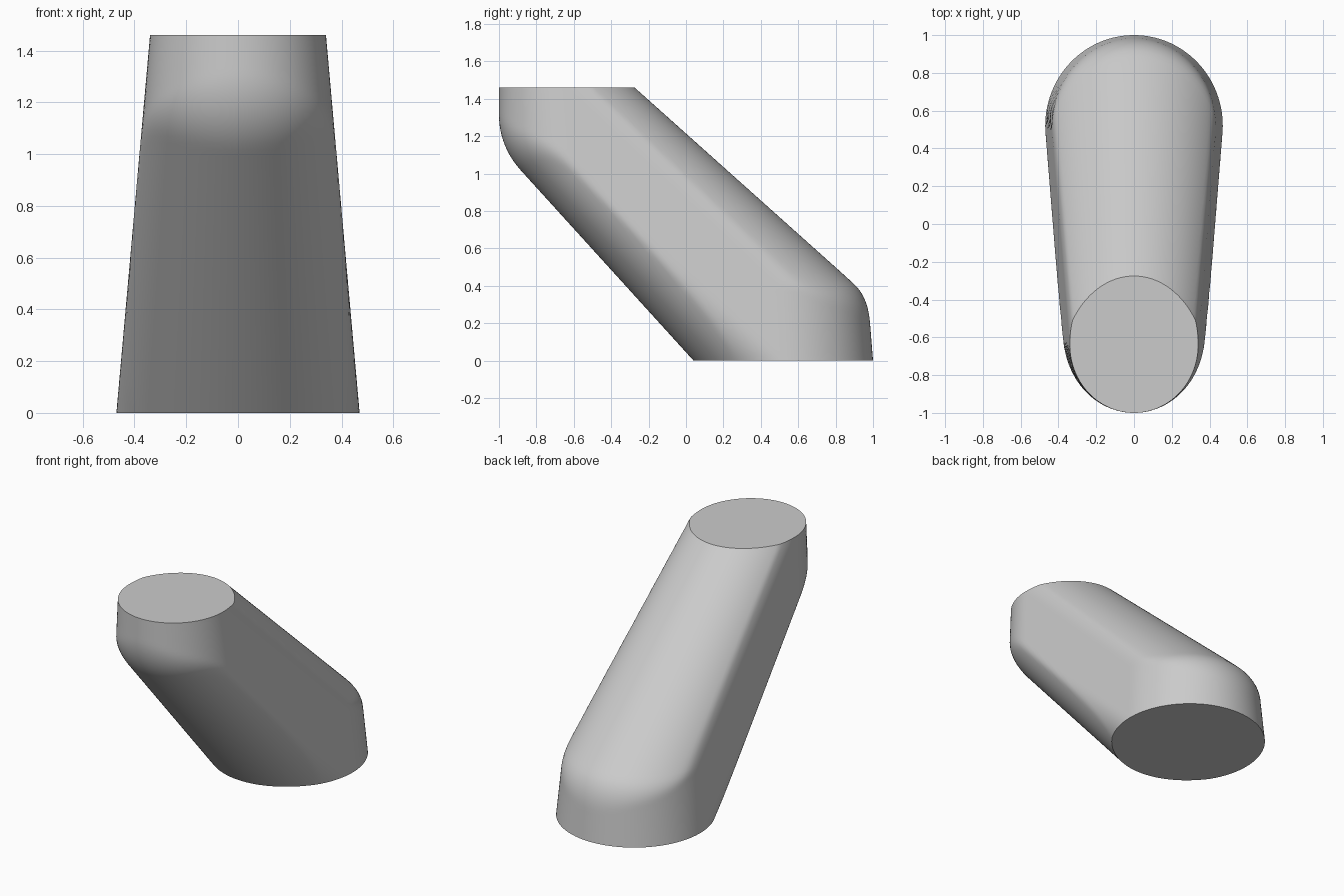
import bpy, bmesh, math

cube = bpy.data.objects.get("Cube")
if cube:
    bpy.data.objects.remove(cube, do_unlink=True)

HEIGHT = 1.46
SEGMENTS = 144
RINGS = 56


def mix(a, b, t):
    return a + (b - a) * t


def clamp(v):
    return max(0.0, min(1.0, v))


def smooth_max(a, b, k):
    """Maximum of two values with a rounded transition of width k."""
    h = max(k - abs(a - b), 0.0) / max(k, 1e-6)
    return max(a, b) + h * h * k / 4


def section(x, y, z, along):
    """Below 1 inside the body: a slanted tube trimmed by tapered upright walls."""
    t = z / HEIGHT
    # slanted tube
    front, back = 0.04 - 0.908 * z, 1.357 - 1.118 * z
    tube = math.hypot(x / mix(0.53, 0.385, t),
                      (y - (front + back) / 2) / ((back - front) / 2))
    # walls: rounded slot whose two ends move with height
    r_front, r_back = mix(0.48, 0.36, t), mix(0.48, 0.45, t)
    c_front = max(0.52 - 1.105 * z, r_front - 1)
    c_back = 0.52 - 0.06 * z if z < 0.4 else mix(0.496, -0.64, (z - 0.4) / (HEIGHT - 0.4))
    c_back = max(c_back, c_front)
    if y > c_back:
        end = (y - c_back) / r_back
    elif y < c_front:
        end = (y - c_front) / r_front
    else:
        end = 0.0
    wall = math.hypot(x / mix(0.47, 0.34, t), end)
    # soft blend on the rear heel and front lip, crisp on the flanks
    fade = clamp(1 - z / 0.9) if along > 0 else clamp((z - 0.2) / 0.8)
    return smooth_max(tube, wall, 0.3 * along ** 4 * fade)


def outline_point(angle, z):
    """March out from the section centre to the surface."""
    centre = mix(0.52, -0.64, z / HEIGHT)
    dx, dy = math.cos(angle), math.sin(angle) * 1.3
    low, high = 0.0, 1.5
    for _ in range(24):
        mid = (low + high) / 2
        if section(dx * mid, centre + dy * mid, z, math.sin(angle)) < 1:
            low = mid
        else:
            high = mid
    return dx * low, centre + dy * low, z


# Slanted body: stacked rings with flat ends
bm = bmesh.new()
rings = [[bm.verts.new(outline_point(math.tau * i / SEGMENTS, HEIGHT * j / RINGS))
          for i in range(SEGMENTS)] for j in range(RINGS + 1)]
for lower, upper in zip(rings, rings[1:]):
    for i in range(SEGMENTS):
        n = (i + 1) % SEGMENTS
        bm.faces.new((lower[i], lower[n], upper[n], upper[i]))
bm.faces.new(rings[0][::-1])
bm.faces.new(rings[-1])
bmesh.ops.recalc_face_normals(bm, faces=bm.faces[:])
mesh = bpy.data.meshes.new("slanted_body")
bm.to_mesh(mesh)
bm.free()
body = bpy.data.objects.new("slanted_body", mesh)
bpy.context.collection.objects.link(body)

# Plain grey finish
grey = bpy.data.materials.new("light_grey")
grey.use_nodes = True
grey.diffuse_color = (0.6, 0.6, 0.6, 1)
grey.node_tree.nodes["Principled BSDF"].inputs["Base Color"].default_value = (0.6, 0.6, 0.6, 1)
mesh.materials.append(grey)

bpy.ops.object.select_all(action="DESELECT")
body.select_set(True)
bpy.context.view_layer.objects.active = body
bpy.ops.object.shade_smooth_by_angle(angle=math.radians(30))
